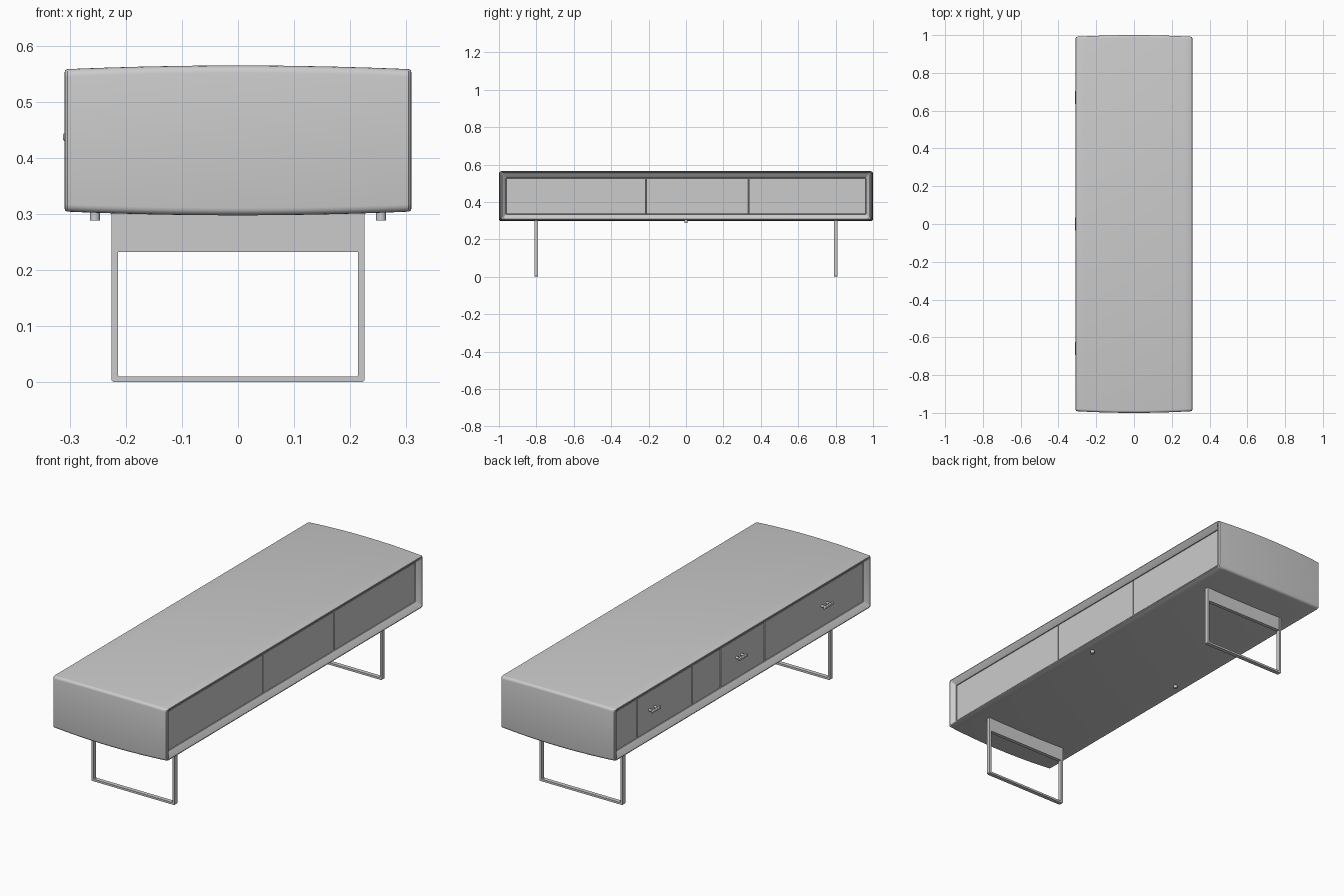
import bpy, bmesh, math

if "Cube" in bpy.data.objects:
    bpy.data.objects.remove(bpy.data.objects["Cube"])

CZ = 0.431  # mid height of the cabinet


def finish(name, bm, angle=35):
    bmesh.ops.recalc_face_normals(bm, faces=bm.faces)
    me = bpy.data.meshes.new(name)
    bm.to_mesh(me)
    bm.free()
    ob = bpy.data.objects.new(name, me)
    bpy.context.collection.objects.link(ob)
    bpy.context.view_layer.objects.active = ob
    ob.select_set(True)
    bpy.ops.object.shade_smooth_by_angle(angle=math.radians(angle))
    ob.select_set(False)
    return ob


def box(name, lo, hi, bevel=0.0):
    bm = bmesh.new()
    bmesh.ops.create_cube(bm, size=1)
    for v in bm.verts:
        for i in range(3):
            v.co[i] = lo[i] + (v.co[i] + 0.5) * (hi[i] - lo[i])
    ob = finish(name, bm)
    if bevel:
        m = ob.modifiers.new("bevel", 'BEVEL')
        m.width, m.segments = bevel, 2
    return ob


def cylinder(name, loc, r, depth, axis='Z'):
    bpy.ops.mesh.primitive_cylinder_add(
        vertices=16, radius=r, depth=depth, location=loc,
        rotation=(0, math.pi / 2, 0) if axis == 'X' else (0, 0, 0))
    ob = bpy.context.object
    ob.name = name
    bpy.ops.object.shade_smooth_by_angle()
    ob.select_set(False)


def ring(bm, x, hy, hz, r, zc=CZ):
    """Rounded rectangle in the YZ plane."""
    vs = []
    for k, (sy, sz) in enumerate([(1, 1), (-1, 1), (-1, -1), (1, -1)]):
        for i in range(5):
            a = (k + i / 4) * math.pi / 2
            vs.append(bm.verts.new((x, sy * (hy - r) + r * math.cos(a),
                                    zc + sz * (hz - r) + r * math.sin(a))))
    return vs


# Cabinet shell: gently bowed tube lofted across x, with splayed rims and recesses
bm = bmesh.new()
rim = [(0.270, 0.962, 0.097, 0.004), (0.287, 0.962, 0.097, 0.004),
       (0.306, 0.976, 0.116, 0.008), (0.309, 0.980, 0.121, 0.010),
       (0.308, 0.987, 0.125, 0.012)]
rings = [ring(bm, -x, *p) for x, *p in rim]
for i in range(17):
    x = -0.304 + 0.608 * i / 16
    t = 1 - (x / 0.304) ** 2
    rings.append(ring(bm, x, 0.991 + 0.009 * t, 0.127 + 0.0065 * t, 0.013))
rings += [ring(bm, x, *p) for x, *p in reversed(rim)]
for a, b in zip(rings, rings[1:]):
    n = len(a)
    for i in range(n):
        bm.faces.new((a[i], a[(i + 1) % n], b[(i + 1) % n], b[i]))
bm.faces.new(rings[0])
bm.faces.new(rings[-1])
finish("cabinet_shell", bm)

# Recessed panels on both long sides, separated by thin gaps
for side, label, cuts in ((1, "right", [-0.962, -0.215, 0.335, 0.962]),
                          (-1, "left", [-0.962, -0.20, 0.14, 0.36, 0.785, 0.962])):
    for i, (y0, y1) in enumerate(zip(cuts, cuts[1:])):
        xs = sorted((side * 0.268, side * 0.285))
        box(f"{label}_panel_{i + 1}", (xs[0], y0 + 0.002, CZ - 0.095),
            (xs[1], y1 - 0.002, CZ + 0.095), 0.001)

# Drawer pulls on the left side
for i, y in enumerate((-0.66, 0, 0.67)):
    box(f"drawer_pull_{i + 1}", (-0.312, y - 0.035, CZ - 0.001),
        (-0.303, y + 0.035, CZ + 0.013), 0.003)
    for s in (-1, 1):
        cylinder(f"pull_post_{i + 1}", (-0.294, y + s * 0.02, CZ + 0.006), 0.006, 0.022, 'X')

# Leg frames: plate below the cabinet, two uprights and a floor bar
for s, label in ((-1, "front"), (1, "back")):
    y0, y1 = s * 0.80 - 0.01, s * 0.80 + 0.01
    bm = bmesh.new()
    outer = [(-0.225, 0.305), (-0.225, 0.003), (-0.222, 0), (0.222, 0),
             (0.225, 0.003), (0.225, 0.305)]
    inner = [(0.214, 0.305), (0.214, 0.013), (0.211, 0.010), (-0.211, 0.010),
             (-0.214, 0.013), (-0.214, 0.305)]
    o = [bm.verts.new((x, y0, z)) for x, z in outer]
    n = [bm.verts.new((x, y0, z)) for x, z in reversed(inner)]
    faces = [bm.faces.new((o[i], o[i + 1], n[i + 1], n[i])) for i in range(5)]
    ext = bmesh.ops.extrude_face_region(bm, geom=faces, use_keep_orig=True)
    for v in ext["geom"]:
        if isinstance(v, bmesh.types.BMVert):
            v.co.y = y1
    finish(f"{label}_leg_frame", bm)
    box(f"{label}_leg_plate", (-0.215, y0 + 0.001, 0.232), (0.215, y1 - 0.001, 0.305))

# Small round studs under the middle
for s in (-1, 1):
    cylinder("underside_stud", (s * 0.255, 0, 0.298), 0.009, 0.02)
